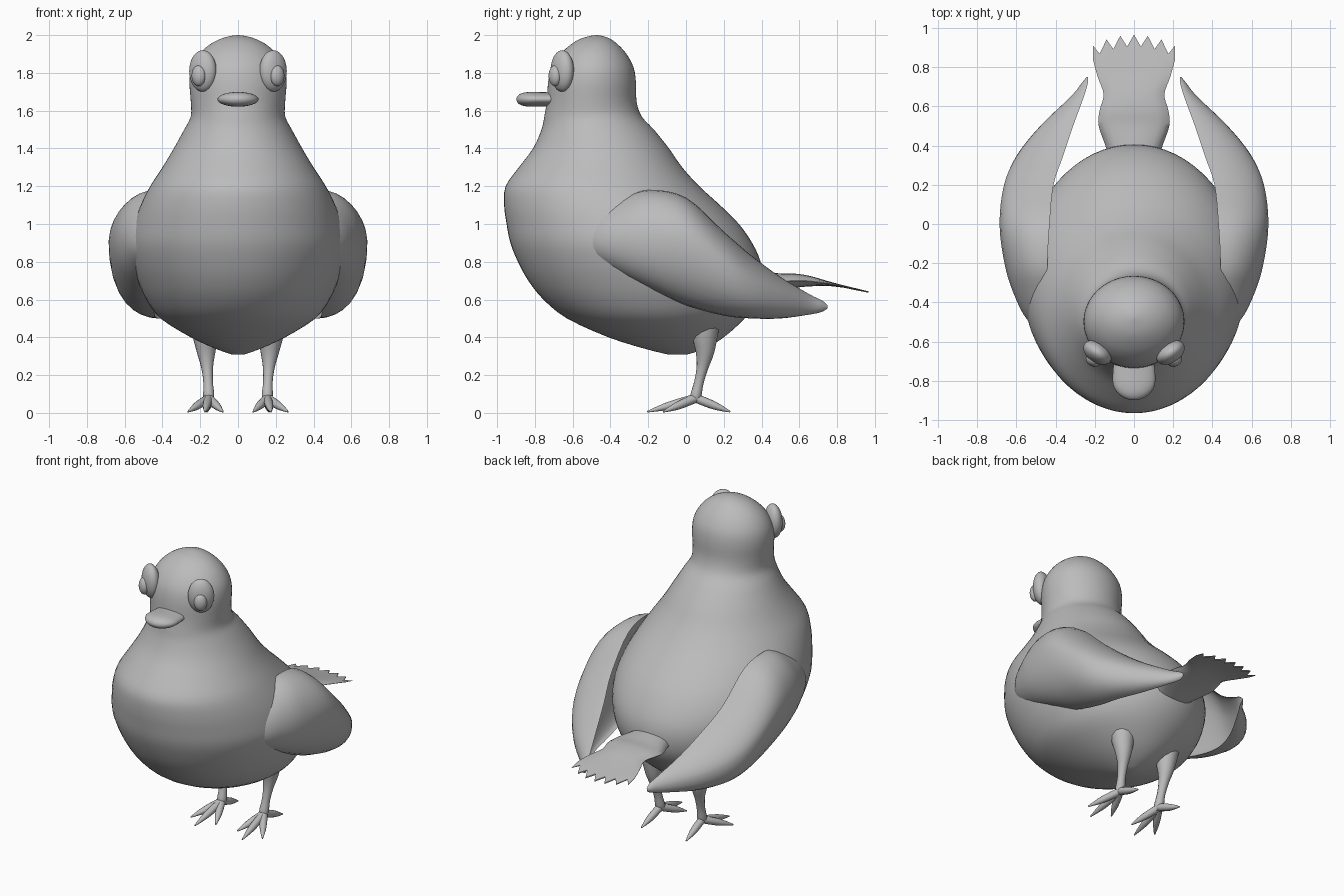
import bpy, bmesh, math
from mathutils import Vector

if "Cube" in bpy.data.objects:
    bpy.data.objects.remove(bpy.data.objects["Cube"])

grey = bpy.data.materials.new("plain grey")
grey.diffuse_color = (0.5, 0.5, 0.5, 1)
grey.use_nodes = True
grey.node_tree.nodes["Principled BSDF"].inputs["Base Color"].default_value = grey.diffuse_color


def smooth_rows(rows, steps):
    """Catmull-Rom interpolation through rows of section values."""
    out = []
    for i in range(len(rows) - 1):
        p = [rows[max(0, min(len(rows) - 1, i + k))] for k in (-1, 0, 1, 2)]
        for s in range(steps):
            t = s / steps
            out.append([0.5 * (2 * b + (c - a) * t + (2 * a - 5 * b + 4 * c - d) * t ** 2
                               + (3 * b - a - 3 * c + d) * t ** 3) for a, b, c, d in zip(*p)])
    return out + [list(rows[-1])]


def loft(name, rings, angle=50):
    """Skin closed rings of points and cap both ends."""
    bm = bmesh.new()
    vs = [[bm.verts.new(p) for p in r] for r in rings]
    n = len(rings[0])
    for a, b in zip(vs, vs[1:]):
        for j in range(n):
            k = (j + 1) % n
            bm.faces.new((a[j], a[k], b[k], b[j]))
    bm.faces.new(vs[0][::-1])
    bm.faces.new(vs[-1])
    bmesh.ops.remove_doubles(bm, verts=bm.verts, dist=0.0002)
    bmesh.ops.recalc_face_normals(bm, faces=bm.faces)
    me = bpy.data.meshes.new(name)
    bm.to_mesh(me)
    bm.free()
    ob = bpy.data.objects.new(name, me)
    bpy.context.collection.objects.link(ob)
    finish(ob, angle)
    return ob


def finish(ob, angle=50):
    ob.data.materials.append(grey)
    bpy.ops.object.select_all(action='DESELECT')
    ob.select_set(True)
    bpy.context.view_layer.objects.active = ob
    bpy.ops.object.shade_smooth_by_angle(angle=math.radians(angle))


def circle(n):
    return [(math.cos(2 * math.pi * i / n), math.sin(2 * math.pi * i / n)) for i in range(n)]


def tube(name, pts, steps=4):
    """Round limb through (x, y, z, radius) points, rings square to the path."""
    rows = smooth_rows(pts, steps)
    rings = []
    for i, r in enumerate(rows):
        d = Vector(rows[min(i + 1, len(rows) - 1)][:3]) - Vector(rows[max(i - 1, 0)][:3])
        u = d.cross(Vector((1, 0.3, 0))).normalized()
        v = d.cross(u).normalized()
        rings.append([Vector(r[:3]) + (u * c + v * s) * max(r[3], 0.001) for c, s in circle(12)])
    return loft(name, rings)


def ellipsoid(name, loc, radii, turn):
    bpy.ops.mesh.primitive_uv_sphere_add(segments=32, ring_count=20, location=loc)
    ob = bpy.context.object
    ob.name = name
    ob.scale = radii
    ob.rotation_euler = (0, 0, turn)
    finish(ob)


# Body and head: height, front y, back y, half width
body = [(0.31, -0.1, 0.01, 0.035), (0.34, -0.22, 0.1, 0.12), (0.4, -0.41, 0.2, 0.25),
        (0.5, -0.63, 0.31, 0.41), (0.6, -0.755, 0.38, 0.485), (0.7, -0.835, 0.405, 0.53),
        (0.8, -0.89, 0.395, 0.56), (0.9, -0.93, 0.35, 0.57), (1.0, -0.95, 0.28, 0.55),
        (1.1, -0.963, 0.18, 0.515), (1.2, -0.955, 0.07, 0.465), (1.3, -0.885, -0.02, 0.4),
        (1.4, -0.81, -0.09, 0.34), (1.5, -0.765, -0.17, 0.285), (1.57, -0.75, -0.235, 0.25),
        (1.65, -0.737, -0.262, 0.25), (1.75, -0.73, -0.265, 0.257), (1.83, -0.71, -0.278, 0.245),
        (1.9, -0.665, -0.315, 0.205), (1.95, -0.61, -0.36, 0.15), (1.98, -0.56, -0.4, 0.093),
        (1.995, -0.51, -0.44, 0.04), (2.0, -0.48, -0.47, 0.005)]
loft("body", [[(w * c, (f + b) / 2 + (b - f) / 2 * s, z) for c, s in circle(64)]
              for z, f, b, w in smooth_rows(body, 3)])

# Wings: y, top z, bottom z, widest z, top x, widest x, bottom x
wing = [(-0.66, 0.98, 0.86, 0.92, 0.32, 0.36, 0.32), (-0.5, 1.06, 0.8, 0.92, 0.4, 0.535, 0.42),
        (-0.35, 1.13, 0.73, 0.93, 0.43, 0.615, 0.46), (-0.2, 1.18, 0.66, 0.93, 0.44, 0.66, 0.47),
        (0, 1.14, 0.57, 0.91, 0.43, 0.685, 0.45), (0.2, 0.96, 0.515, 0.79, 0.41, 0.662, 0.44),
        (0.35, 0.83, 0.5, 0.7, 0.36, 0.595, 0.42), (0.5, 0.72, 0.5, 0.63, 0.31, 0.475, 0.36),
        (0.65, 0.63, 0.52, 0.58, 0.255, 0.32, 0.28), (0.72, 0.595, 0.535, 0.565, 0.235, 0.265, 0.24),
        (0.75, 0.57, 0.555, 0.56, 0.235, 0.24, 0.235)]


def wing_ring(row, side):
    y, top, bot, mid, xt, xo, xb = row
    pts = []
    for i in range(32):
        a = 2 * math.pi * i / 32
        c, s = math.cos(a), math.sin(a)
        z = mid + c * ((top - mid) if c > 0 else (mid - bot))
        base = xt + (xb - xt) * (1 - c) / 2
        x = base + (xo - (xt + xb) / 2) * (s if s > 0 else -0.3 * s)
        pts.append((side * x, y, z))
    return pts


# Tail: y, half width, middle z, half thickness
tail = [(0.28, 0.13, 0.68, 0.07), (0.38, 0.14, 0.69, 0.06), (0.5, 0.18, 0.695, 0.042),
        (0.58, 0.175, 0.7, 0.036), (0.66, 0.155, 0.697, 0.026), (0.75, 0.185, 0.685, 0.012),
        (0.84, 0.21, 0.668, 0.005)]
rings = []
rows = smooth_rows(tail, 4)
rows.append((0.915, 0.21, 0.65, 0.003))
for n, (y, w, z, h) in enumerate(rows):
    top, under = [], []
    for i in range(13):
        u = i / 6 - 1
        tip = (0.05 - 0.055 * u * u - (0.06 if i % 2 else 0)) if n == len(rows) - 1 else 0
        t = h * math.sqrt(max(0, 1 - u * u)) + 0.001
        top.append((u * w, y + tip, z + t - tip * 0.2))
        under.append((u * w, y + tip, z - t - tip * 0.2))
    rings.append(top + under[::-1])
loft("tail", rings)

# Beak: y, half width, half height
beak = [(-0.68, 0.1, 0.036), (-0.76, 0.108, 0.038), (-0.82, 0.106, 0.039), (-0.86, 0.084, 0.035),
        (-0.885, 0.052, 0.024), (-0.896, 0.02, 0.01), (-0.898, 0.002, 0.001)]
loft("beak", [[(w * c, y, 1.66 + h * s) for c, s in circle(32)] for y, w, h in smooth_rows(beak, 3)])

# Mirrored parts
for side, word in ((-1, "left"), (1, "right")):
    loft(word + "_wing", [wing_ring(r, side) for r in smooth_rows(wing, 4)])
    ellipsoid(word + "_eye", (side * 0.186, -0.655, 1.81), (0.08, 0.052, 0.11), side * 0.6)
    ellipsoid(word + "_pupil", (side * 0.208, -0.693, 1.785), (0.04, 0.032, 0.055), side * 0.6)
    tube(word + "_leg", [(side * x, y, z, r) for x, y, z, r in (
        (0.175, 0.1, 0.5, 0.085), (0.172, 0.1, 0.4, 0.068), (0.168, 0.1, 0.32, 0.05),
        (0.163, 0.087, 0.24, 0.032), (0.158, 0.068, 0.16, 0.026), (0.155, 0.052, 0.09, 0.03),
        (0.155, 0.045, 0.055, 0.018))])
    # Three front toes and one back toe
    for i, (tx, ty) in enumerate(((0.08, -0.12), (0.175, -0.205), (0.265, -0.12), (0.165, 0.235))):
        mx, my = 0.155 + (tx - 0.155) * 0.55, 0.05 + (ty - 0.05) * 0.55
        tube(f"{word}_toe_{i + 1}", [(side * 0.155, 0.052, 0.078, 0.024),
                                     (side * mx, my, 0.038, 0.021),
                                     (side * tx, ty, 0.006, 0.004)])
